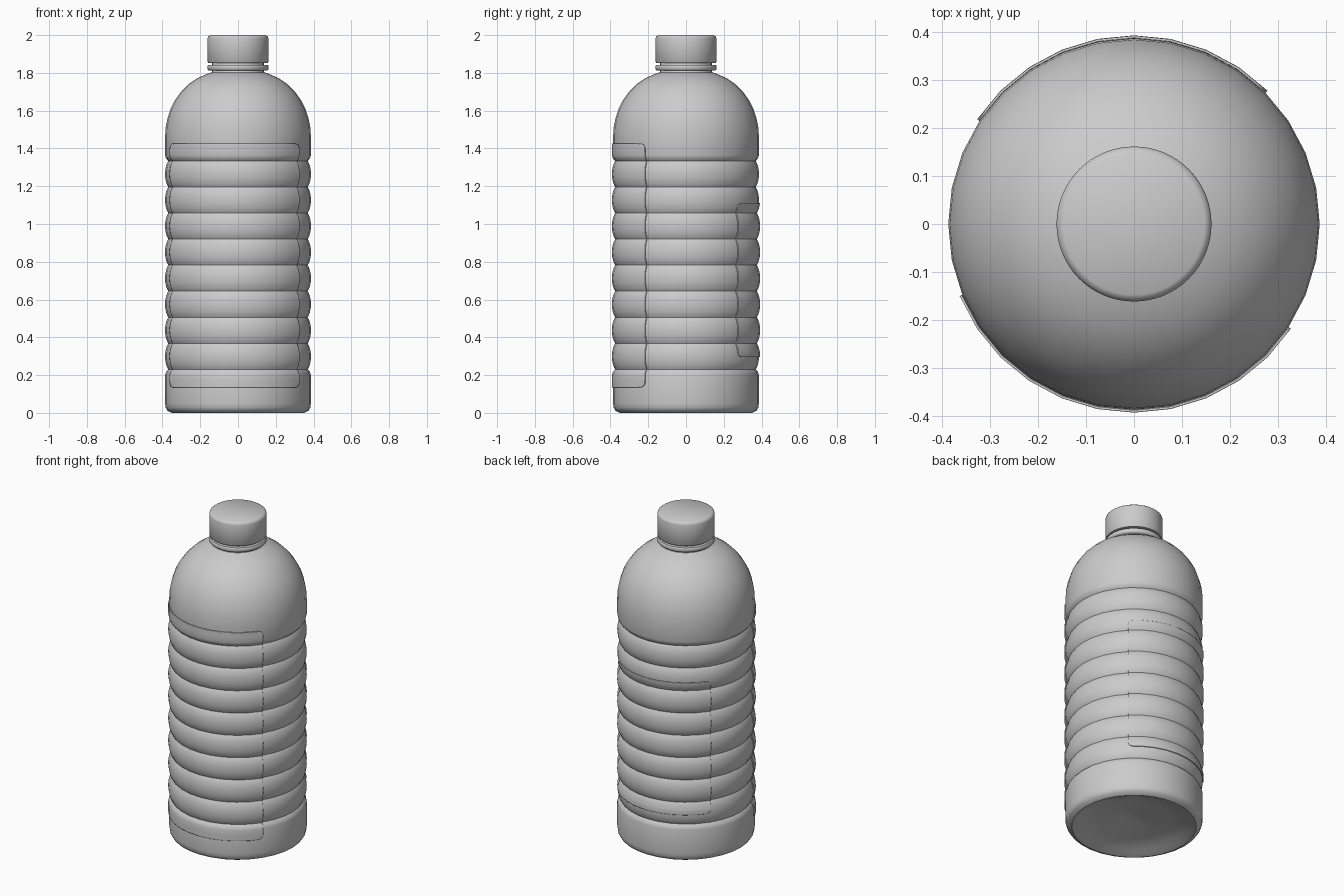
import bpy, bmesh, math

if "Cube" in bpy.data.objects:
    bpy.data.objects.remove(bpy.data.objects["Cube"])

N = 32                      # sides of the bottle
STEP = 2 * math.pi / N

mat = bpy.data.materials.new("plain grey")
mat.diffuse_color = (0.6, 0.6, 0.6, 1)
mat.use_nodes = True
mat.node_tree.nodes["Principled BSDF"].inputs["Base Color"].default_value = mat.diffuse_color


def finish(name, bm, angle):
    bmesh.ops.remove_doubles(bm, verts=bm.verts, dist=1e-5)
    me = bpy.data.meshes.new(name)
    bm.to_mesh(me)
    bm.free()
    me.materials.append(mat)
    ob = bpy.data.objects.new(name, me)
    bpy.context.collection.objects.link(ob)
    bpy.ops.object.select_all(action='DESELECT')
    ob.select_set(True)
    bpy.context.view_layer.objects.active = ob
    bpy.ops.object.shade_smooth_by_angle(angle=math.radians(angle))
    return ob


def skin(bm, columns):
    """Faces between neighbouring columns of points."""
    cols = [[bm.verts.new(p) for p in c] for c in columns]
    for a, b in zip(cols, cols[1:]):
        for i in range(len(a) - 1):
            q = [a[i], b[i], b[i + 1], a[i + 1]]
            bm.faces.new(q)


def lathe(name, profile, n=N, angle=40):
    bm = bmesh.new()
    cols = []
    for k in range(n + 1):
        a = 2 * math.pi * (k % n) / n
        cols.append([(r * math.cos(a), r * math.sin(a), z) for r, z in profile])
    skin(bm, cols)
    bmesh.ops.remove_doubles(bm, verts=bm.verts, dist=1e-5)
    bmesh.ops.dissolve_degenerate(bm, edges=bm.edges, dist=1e-6)
    bmesh.ops.recalc_face_normals(bm, faces=bm.faces)
    return finish(name, bm, angle)


# Ribbed wall of the bottle, bottom to top
Z0, PITCH, RIBS = 0.23, 0.138, 8
wall = [(0.374, 0.012), (0.383, 0.028), (0.386, 0.05), (0.386, 0.2), (0.381, 0.217)]
for k in range(RIBS):
    for t in (0, 0.07, 0.18, 0.34, 0.5, 0.66, 0.82, 0.93):
        bulge = 1 - abs(2 * t - 1) ** 2.5
        wall.append((0.369 + 0.017 * bulge, Z0 + PITCH * (k + t)))
zt = Z0 + PITCH * RIBS
wall += [(0.369, zt), (0.381, zt + 0.013), (0.386, zt + 0.03), (0.386, 1.46)]

base = [(0, 0.06), (0.06, 0.057), (0.1, 0.046), (0.2, 0.04), (0.29, 0.022),
        (0.325, 0.006), (0.35, 0.0)]
shoulder = [(0.383, 1.51), (0.373, 1.56), (0.357, 1.61), (0.334, 1.655),
            (0.302, 1.7), (0.262, 1.74), (0.215, 1.772), (0.17, 1.792),
            (0.14, 1.803)]
neck = [(0.137, 1.81), (0.137, 1.9), (0, 1.9)]
lathe("bottle_body", base + wall + shoulder + neck)

# Tamper ring and screw cap
lathe("cap_ring", [(0.13, 1.813), (0.155, 1.813), (0.161, 1.819), (0.161, 1.837),
                   (0.157, 1.842), (0.13, 1.842)], 64, 50)
lathe("cap", [(0, 1.853), (0.157, 1.853), (0.161, 1.858), (0.161, 1.982),
              (0.158, 1.992), (0.147, 2.0), (0, 2.0)], 64, 50)


def wall_radius(z):
    for (r0, z0), (r1, z1) in zip(wall, wall[1:]):
        if z0 <= z <= z1:
            return r0 + (r1 - r0) * (z - z0) / (z1 - z0)
    return wall[-1][0]


def label(name, first, last, lo, hi):
    """Thin wrap over the wall between two side numbers, with rounded corners."""
    c = 0.03                                   # corner radius
    zs = sorted([z for r, z in wall if lo < z < hi] +
                [lo + c * f for f in (0, 0.12, 0.5, 1)] +
                [hi - c * f for f in (0, 0.12, 0.5, 1)])
    edge = [0, 0.04, 0.15, 0.38]
    spots = ([first + e for e in edge] + list(range(first + 1, last)) +
             [last - e for e in reversed(edge)])
    cols = []
    for s in spots:
        d = min(s - first, last - s) * STEP * 0.386
        inset = c - math.sqrt(max(0, c * c - (c - d) ** 2)) if d < c else 0
        flat = math.cos(STEP / 2) / math.cos((s % 1 - 0.5) * STEP)
        a = s * STEP
        col = []
        for z in zs:
            z = min(max(z, lo + inset), hi - inset)
            r = (wall_radius(z) + 0.006) * flat
            col.append((r * math.cos(a), r * math.sin(a), z))
        cols.append(col)
    bm = bmesh.new()
    skin(bm, cols)
    bmesh.ops.remove_doubles(bm, verts=bm.verts, dist=1e-5)
    ob = finish(name, bm, 40)
    mod = ob.modifiers.new("thickness", 'SOLIDIFY')
    mod.thickness = 0.005
    mod.offset = -1


# Large front label and smaller back label
label("front_label", 18, 29, 0.135, 1.425)
label("back_label", 4, 13, 0.295, 1.112)
